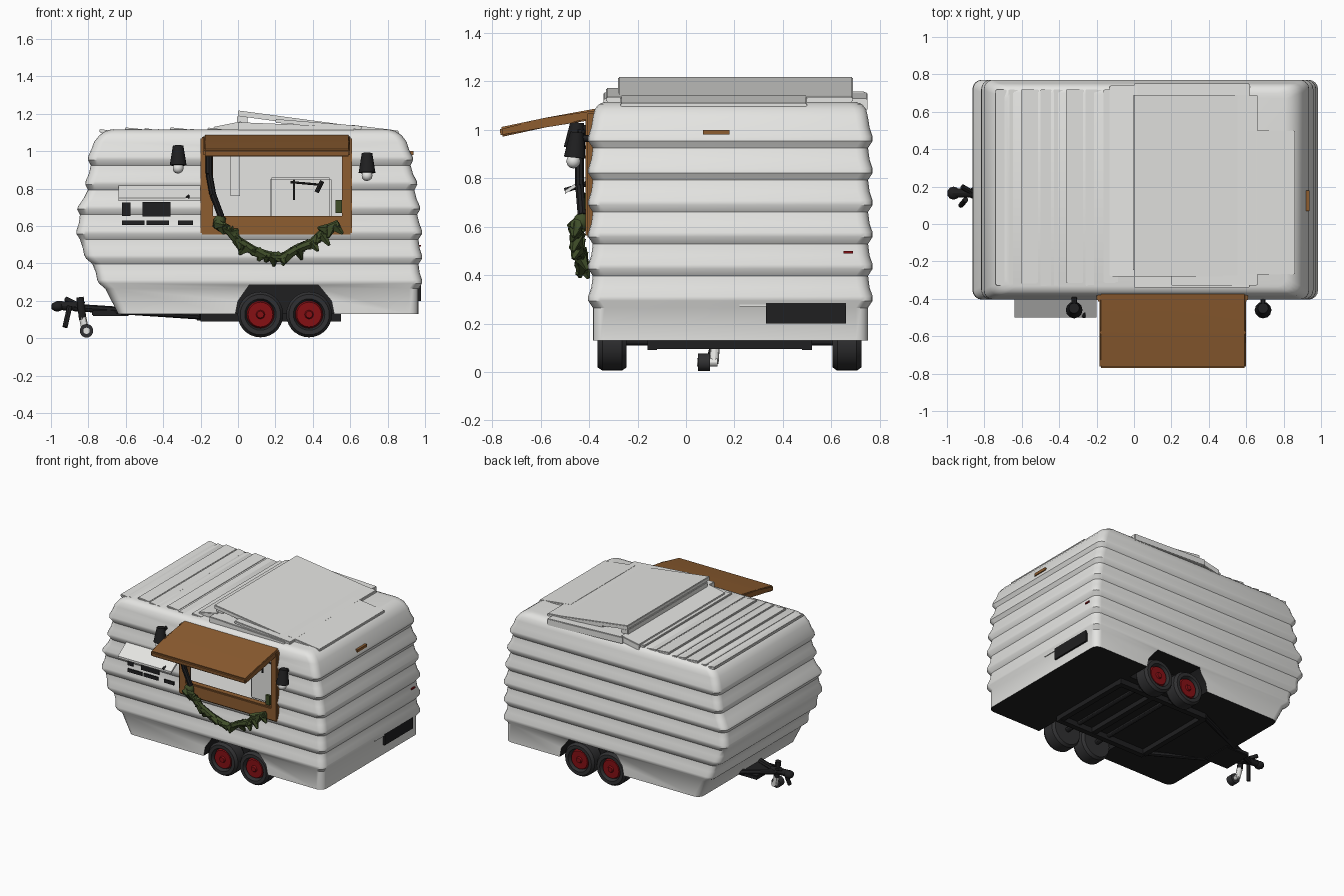
import bpy, bmesh, math, random
from mathutils import Vector, Matrix

random.seed(4)
if "Cube" in bpy.data.objects:
    bpy.data.objects.remove(bpy.data.objects["Cube"])


def material(name, r, g, b):
    m = bpy.data.materials.new(name)
    m.use_nodes = True
    m.diffuse_color = (r, g, b, 1)
    m.node_tree.nodes["Principled BSDF"].inputs["Base Color"].default_value = (r, g, b, 1)
    return m


WHITE = material("white panel", .78, .78, .76)
BLACK = material("black metal", .014, .014, .015)
TYRE = material("tyre rubber", .03, .03, .032)
BROWN = material("brown wood", .27, .11, .03)
RED = material("red hub", .24, .005, .007)
GREEN = material("green leaves", .05, .075, .022)


def finish(name, bm, *mats, smooth=30):
    bmesh.ops.recalc_face_normals(bm, faces=bm.faces)
    me = bpy.data.meshes.new(name)
    bm.to_mesh(me)
    bm.free()
    ob = bpy.data.objects.new(name, me)
    bpy.context.collection.objects.link(ob)
    for m in mats:
        me.materials.append(m)
    if smooth:
        shade(ob, smooth)
    return ob


def shade(ob, angle=30):
    bpy.ops.object.select_all(action='DESELECT')
    ob.select_set(True)
    bpy.context.view_layer.objects.active = ob
    bpy.ops.object.shade_smooth_by_angle(angle=math.radians(angle))


def loft(bm, rings):
    rows = [[bm.verts.new(p) for p in ring] for ring in rings]
    n = len(rows[0])
    for a, b in zip(rows, rows[1:]):
        for i in range(n):
            bm.faces.new((a[i], a[(i + 1) % n], b[(i + 1) % n], b[i]))
    return bm.faces.new(rows[0][::-1]), bm.faces.new(rows[-1])


def prism(name, pts, a, b, axis, mat, bevel=0):
    """Extrude a 2D outline along x or y."""
    bm = bmesh.new()
    put = (lambda p, t: (t, p[0], p[1])) if axis == 'x' else (lambda p, t: (p[0], t, p[1]))
    loft(bm, [[put(p, t) for p in pts] for t in (a, b)])
    if bevel:
        bmesh.ops.bevel(bm, geom=bm.edges[:], offset=bevel, segments=2, affect='EDGES')
    return finish(name, bm, mat)


def box(name, x, y, z, mat, bevel=0):
    return prism(name, [(x[0], z[0]), (x[1], z[0]), (x[1], z[1]), (x[0], z[1])], *y, 'y', mat, bevel)


def slab(name, x, y, z, thick, mat):
    """Sheet sloping from z[0] to z[1] along x."""
    return prism(name, [(x[0], z[0] - thick), (x[1], z[1] - thick), (x[1], z[1]), (x[0], z[0])],
                 *y, 'y', mat, .004)


def rod(name, a, b, r, mat, r2=None, sides=12):
    a, b = Vector(a), Vector(b)
    bm = bmesh.new()
    turn = (b - a).to_track_quat('Z', 'Y').to_matrix().to_4x4()
    bmesh.ops.create_cone(bm, cap_ends=True, segments=sides, radius1=r, radius2=r if r2 is None else r2,
                          depth=(b - a).length, matrix=Matrix.Translation((a + b) / 2) @ turn)
    return finish(name, bm, mat)


def ball(name, c, size, mat, detail=2):
    bm = bmesh.new()
    bmesh.ops.create_icosphere(bm, subdivisions=detail, radius=1,
                               matrix=Matrix.Translation(c) @ Matrix.Diagonal((*size, 1)))
    return finish(name, bm, mat, smooth=60)


def lerp(table, z):
    for (z0, v0), (z1, v1) in zip(table, table[1:]):
        if z <= z1:
            return v0 + (v1 - v0) * (z - z0) / (z1 - z0)
    return table[-1][1]


# Ribbed body shell, lofted upward through rounded rectangles
TAIL = [(.13, .965), (.6, .965), (.82, .94), (1.06, .9), (1.12, .86)]
NOSE = [(.13, -.64), (.42, -.79), (.52, -.845), (.68, -.845), (.8, -.8), (1.04, -.775), (1.12, -.73)]


def ring(z, out, inset=0):
    x0, x1 = lerp(NOSE, z) - out + inset, lerp(TAIL, z) + out - inset
    y0, y1 = -.385 - out + inset, .752 + out - inset
    r, pts = .05, []
    for cx, cy, start in ((x1 - r, y1 - r, 0), (x0 + r, y1 - r, 1), (x0 + r, y0 + r, 2), (x1 - r, y0 + r, 3)):
        for k in range(5):
            t = (start + k / 4) * math.pi / 2
            pts.append((cx + r * math.cos(t), cy + r * math.sin(t), z))
    return pts


rings = [ring(.13, 0)]
for k in range(6):
    z = .3 + .132 * k
    rings += [ring(z - .035, 0), ring(z - .006, .019), ring(z + .012, .019), ring(z + .05, .006)]
rings += [ring(1.05, 0), ring(1.085, 0, .008), ring(1.106, 0, .025), ring(1.115, 0, .05)]
bm = bmesh.new()
floor, roof = loft(bm, rings)
floor.material_index = 1
body = finish("body_shell", bm, WHITE, BLACK, smooth=0)

# Openings: room, serving window and wheel arches
arch = [(-.03, .05), (.53, .05), (.5, .2), (.43, .285), (.06, .285), (0, .2)]
cutters = [box("room_cutter", (-.68, .83), (-.34, .7), (.33, 1.06), WHITE),
           box("window_cutter", (-.15, .56), (-.6, -.2), (.64, 1.03), WHITE),
           prism("front_arch_cutter", arch, -.6, -.21, 'y', WHITE),
           prism("back_arch_cutter", arch, .57, 1, 'y', WHITE)]
for c in cutters:
    c.data.materials.append(BLACK)
    if "arch" in c.name:
        for f in c.data.polygons:
            f.material_index = 1
    mod = body.modifiers.new(c.name, 'BOOLEAN')
    mod.object, mod.operation, mod.solver = c, 'DIFFERENCE', 'EXACT'
    bpy.ops.object.select_all(action='DESELECT')
    body.select_set(True)
    bpy.context.view_layer.objects.active = body
    bpy.ops.object.modifier_apply(modifier=mod.name)
    bpy.data.objects.remove(c)
shade(body, 35)

# Roof strips and overlapping sheets
x = -.74
while x < -.16:
    w = random.uniform(.05, .1)
    h = random.uniform(1.118, 1.13)
    slab("roof_strip", (x, x + w), (-.34 + random.uniform(0, .03), .72), (h, h - .01), .02, WHITE)
    x += w + .008
slab("roof_step", (-.13, .02), (-.28, .74), (1.13, 1.16), .045, WHITE)
slab("roof_base_sheet", (0, .62), (-.34, .75), (1.155, 1.13), .05, WHITE)
slab("roof_upper_sheet", (0, .58), (-.28, .69), (1.218, 1.14), .03, WHITE)
slab("roof_ridge", (-.005, .05), (-.25, .69), (1.19, 1.185), .06, WHITE)
slab("roof_middle_sheet", (.2, .66), (-.33, .69), (1.172, 1.135), .02, WHITE)
slab("roof_tail_sheet", (.6, .86), (-.27, .5), (1.142, 1.11), .03, WHITE)

# Serving window frame and awning
for name, fx, fz in (("frame_sill", (-.2, .61), (.555, .655)), ("frame_header", (-.2, .61), (1, 1.075)),
                     ("frame_left", (.555, .61), (.6, 1.06)), ("frame_right", (-.2, -.135), (.6, 1.06))):
    box(name, fx, (-.415, -.36), fz, BROWN, .008)
prism("awning", [(-.36, 1.045), (-.58, 1.01), (-.765, .97), (-.77, 1.01), (-.58, 1.05), (-.36, 1.09)],
      -.185, .6, 'x', BROWN, .008)

# Things inside the serving window
box("counter_box", (.17, .5), (-.1, .25), (.5, .86), WHITE, .01)
box("inner_post", (-.04, .01), (-.2, -.1), (.76, 1.06), WHITE)
rod("tap_stem", (.3, -.14, .74), (.3, -.14, .85), .006, BLACK)
rod("tap_bar", (.28, -.14, .835), (.45, -.14, .82), .006, BLACK)
rod("tap_spout", (.42, -.14, .78), (.45, -.14, .84), .012, BLACK)

# Leafy garland under the window, with a dark stem on one side
path = [(-.11, .61), (-.05, .58), (0, .52), (.08, .47), (.16, .44), (.24, .43), (.32, .48), (.4, .51),
        (.47, .58), (.54, .61)]
pts = [(px, -.44 + .015 * math.sin(9 * px), pz) for px, pz in path]
for a, b in zip(pts, pts[1:]):
    rod("garland_stem", a, b, .025, GREEN, sides=7)
for a, b in zip(pts, pts[1:]):
    for k in range(3):
        c = Vector(a).lerp(Vector(b), k / 3)
        tip = c + Vector((random.uniform(-.045, .045), random.uniform(-.04, .03), random.uniform(-.06, .03)))
        rod("garland_leaf", c, tip, .032, GREEN, .008, sides=5)
ball("garland_knot", (-.1, -.43, .62), (.04, .035, .05), GREEN, 1)
box("corner_leaf", (.52, .555), (-.42, -.4), (.67, .74), GREEN)
vine = [(-.155, -.43, 1), (-.155, -.44, .88), (-.135, -.44, .77), (-.09, -.43, .65)]
for a, b in zip(vine, vine[1:]):
    rod("vine_stem", a, b, .018, BLACK, sides=8)

# Wall lamps
for lx, lz in ((-.32, .96), (.69, .92)):
    rod("lamp_arm", (lx, -.37, lz + .04), (lx, -.46, lz + .05), .014, BLACK)
    rod("lamp_shade", (lx, -.46, lz - .035), (lx, -.45, lz + .07), .045, BLACK, .028)
    ball("lamp_bulb", (lx, -.465, lz - .05), (.03, .03, .03), WHITE)

# Small hatch with its flap
prism("hatch_flap", [(-.38, .83), (-.5, .75), (-.5, .735), (-.38, .81)], -.64, -.2, 'x', WHITE)
for hx, hz in (((-.62, -.575), (.655, .725)), ((-.51, -.36), (.65, .728)), ((-.62, -.5), (.605, .63)),
               ((-.49, -.37), (.605, .63)), ((-.32, -.24), (.605, .63))):
    box("hatch_opening", hx, (-.414, -.407), hz, BLACK)
rod("hatch_stay", (-.27, -.5, .75), (-.25, -.4, .78), .01, BLACK)

# Tail wall fittings
box("tail_plate", (.96, .978), (.33, .66), (.2, .315), BLACK)
box("tail_plate_mount", (.95, .974), (.22, .34), (.27, .3), WHITE)
box("tail_marker", (.915, .937), (.07, .18), (.98, 1), BROWN)
box("tail_badge", (.96, .978), (.65, .69), (.49, .5), RED)
box("side_badge", (.8, .83), (-.396, -.388), (.98, .987), RED)

# Twin axle wheels
for wx in (.12, .38):
    for side, yo in ((-1, -.365), (1, .725)):
        yi = yo - side * .12
        bm = bmesh.new()
        profile = [(.07, yi), (.108, yi), (.122, yi + side * .02), (.122, yo - side * .02), (.108, yo),
                   (.084, yo), (.078, yo - side * .015), (.074, yo - side * .03)]
        loft(bm, [[(wx + r * math.cos(t), py, .127 + r * math.sin(t))
                   for t in [k * math.tau / 28 for k in range(28)]] for r, py in profile])
        finish("tyre", bm, TYRE)
        rod("hub_disc", (wx, yo - side * .045, .127), (wx, yo - side * .012, .127), .08, RED, .066, sides=24)
        rod("hub_cap", (wx, yo - side * .02, .127), (wx, yo - side * .002, .127), .028, RED, .018, sides=16)
    rod("axle", (wx, -.28, .127), (wx, .64, .127), .018, BLACK)

# Chassis and drawbar
for cy in (-.14, .5):
    box("chassis_rail", (-.2, .55), (cy - .02, cy + .02), (.09, .14), BLACK)
    rod("drawbar_side", (-.2, cy, .12), (-.88, .165, .165), .02, BLACK, sides=8)
for cx in (-.2, .25, .53):
    box("chassis_cross", (cx - .02, cx + .02), (-.14, .5), (.095, .135), BLACK)
box("drawbar_plate", (-.78, -.58), (.05, .28), (.12, .15), BLACK, .005)
rod("hitch_neck", (-.82, .165, .17), (-.97, .165, .175), .024, BLACK)
ball("hitch_cup", (-.965, .165, .17), (.035, .035, .028), BLACK)
rod("hitch_handle", (-.86, .165, .18), (-.92, .2, .21), .014, BLACK)
rod("brake_lever", (-.9, .13, .17), (-.925, .1, .06), .014, BLACK)

# Jockey wheel
rod("jockey_post", (-.845, .12, .22), (-.83, .12, .1), .02, BLACK)
rod("jockey_fork", (-.83, .12, .11), (-.815, .115, .035), .02, WHITE)
rod("jockey_wheel", (-.81, .05, .04), (-.81, .1, .04), .036, TYRE, sides=20)
rod("jockey_hub", (-.81, .045, .04), (-.81, .13, .04), .017, WHITE)
